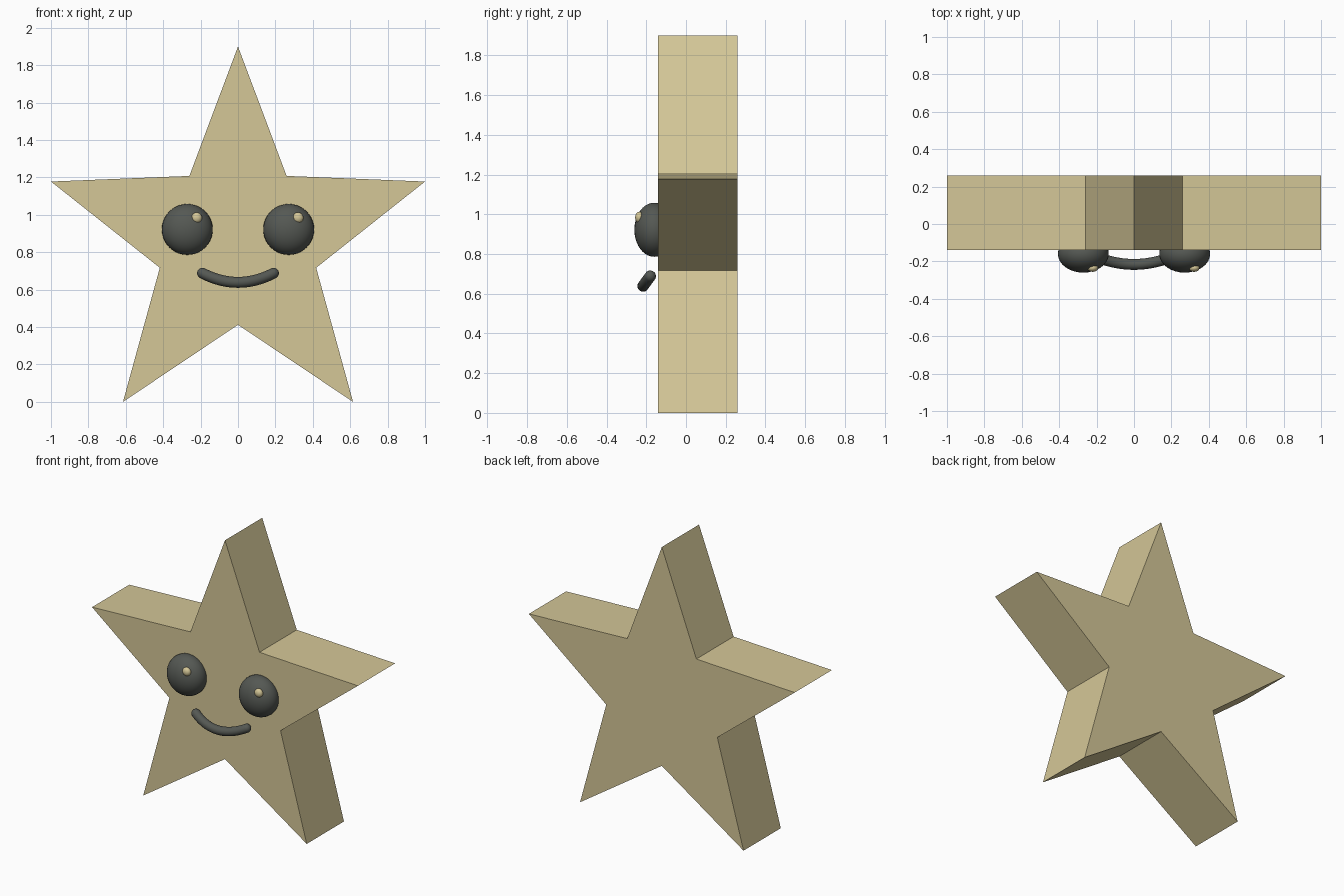
import bpy, bmesh, math
from mathutils import Vector

cube = bpy.data.objects.get("Cube")
if cube:
    bpy.data.objects.remove(cube, do_unlink=True)


def material(name, rgb):
    m = bpy.data.materials.new(name)
    m.use_nodes = True
    m.diffuse_color = (*rgb, 1)
    bsdf = next(n for n in m.node_tree.nodes if n.type == 'BSDF_PRINCIPLED')
    bsdf.inputs["Base Color"].default_value = (*rgb, 1)
    bsdf.inputs["Roughness"].default_value = 0.6
    return m


SAND = material("sand yellow", (0.66, 0.57, 0.31))
DARK = material("dark grey", (0.09, 0.098, 0.087))


def finish(name, bm, mat, smooth=True):
    bmesh.ops.recalc_face_normals(bm, faces=bm.faces)
    for f in bm.faces:
        f.smooth = smooth
    mesh = bpy.data.meshes.new(name)
    bm.to_mesh(mesh)
    bm.free()
    mesh.materials.append(mat)
    obj = bpy.data.objects.new(name, mesh)
    bpy.context.collection.objects.link(obj)
    return obj


def ellipsoid(name, centre, radii, mat, segments=32, rings=20):
    bm = bmesh.new()
    bmesh.ops.create_uvsphere(bm, u_segments=segments, v_segments=rings, radius=1)
    bmesh.ops.scale(bm, vec=radii, verts=bm.verts)
    bmesh.ops.translate(bm, vec=centre, verts=bm.verts)
    return finish(name, bm, mat)


# Star body: half outline mirrored, then extruded backwards
FRONT, BACK = -0.14, 0.26
half = [(0.26, 1.208), (1.0, 1.178), (0.418, 0.717), (0.615, 0.0)]
outline = [(0, 1.90)] + half + [(0, 0.412)] + [(-x, z) for x, z in reversed(half)]
bm = bmesh.new()
face = bm.faces.new([bm.verts.new((x, FRONT, z)) for x, z in outline])
ext = bmesh.ops.extrude_face_region(bm, geom=[face], use_keep_orig=True)
bmesh.ops.translate(bm, vec=(0, BACK - FRONT, 0),
                    verts=[v for v in ext["geom"] if isinstance(v, bmesh.types.BMVert)])
finish("star_body", bm, SAND, smooth=False)

# Eyes with a small glint up and to one side
for side, x in (("right", -0.271), ("left", 0.271)):
    ellipsoid(side + "_eye", (x, -0.16, 0.922), (0.136, 0.1, 0.136), DARK)
    ellipsoid(side + "_eye_glint", (x + 0.05, -0.235, 0.984), (0.029, 0.021, 0.029), SAND, 16, 10)

# Smile: round tube swept along a parabola, with domed ends
RADIUS, SIDES, STEPS, CAP = 0.029, 16, 24, 5
WIDTH = 0.19


def smile(x):
    t = (x / WIDTH) ** 2
    return Vector((x, -0.216 + 0.036 * t, 0.639 + 0.049 * t))


def slope(x):
    k = 2 * x / WIDTH ** 2
    return Vector((1, 0.036 * k, 0.049 * k)).normalized()


stations = []   # centre, tangent, radius
for i in range(CAP):
    a = math.pi / 2 * (i + 0.3) / CAP
    stations.append((smile(-WIDTH) - slope(-WIDTH) * RADIUS * math.cos(a),
                     slope(-WIDTH), RADIUS * math.sin(a)))
for i in range(STEPS + 1):
    x = WIDTH * (2 * i / STEPS - 1)
    stations.append((smile(x), slope(x), RADIUS))
for i in reversed(range(CAP)):
    a = math.pi / 2 * (i + 0.3) / CAP
    stations.append((smile(WIDTH) + slope(WIDTH) * RADIUS * math.cos(a),
                     slope(WIDTH), RADIUS * math.sin(a)))

bm = bmesh.new()
loops = []
for centre, tangent, r in stations:
    u = tangent.cross(Vector((0, 1, 0))).normalized()
    v = tangent.cross(u)
    angles = [2 * math.pi * j / SIDES for j in range(SIDES)]
    loops.append([bm.verts.new(centre + (u * math.cos(a) + v * math.sin(a)) * r) for a in angles])
for a, b in zip(loops, loops[1:]):
    for j in range(SIDES):
        k = (j + 1) % SIDES
        bm.faces.new((a[j], a[k], b[k], b[j]))
bm.faces.new(loops[0])
bm.faces.new(loops[-1])
finish("smile", bm, DARK)
